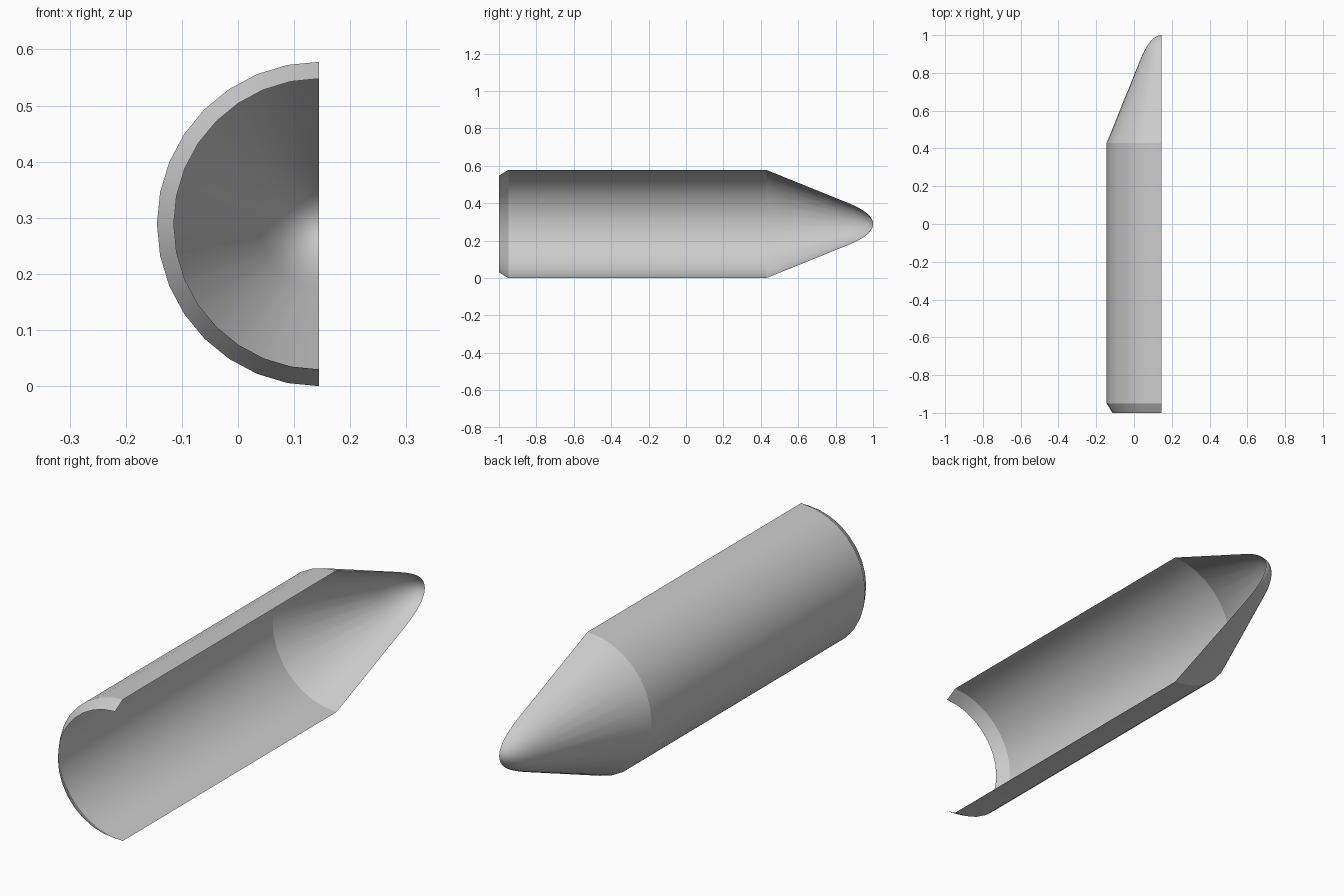
import bpy, bmesh, math

if "Cube" in bpy.data.objects:
    bpy.data.objects.remove(bpy.data.objects["Cube"])

R, HALF, STEPS = 0.289, 0.1445, 16   # shell radius, half width, facets over the half turn

# Profile as (y, radius): chamfered tail, straight body, cone, rounded tip
profile = [(-1.0, 0.259), (-0.95, R), (0.43, R)]
p0, p1, p2 = (0.87, 0.111), (1.0, 0.058), (1.0, 0.0)
for i in range(11):
    t = i / 10
    profile.append(tuple((1 - t) ** 2 * a + 2 * t * (1 - t) * b + t * t * c
                         for a, b, c in zip(p0, p1, p2)))

# Half shell: spin the profile 180 degrees about the long axis, open towards +x
bm = bmesh.new()
rings = []
for y, r in profile:
    ring = []
    for k in range(STEPS + 1):
        a = math.pi * k / STEPS
        ring.append(bm.verts.new((HALF - r * math.sin(a), y, R + r * math.cos(a))))
    rings.append(ring)
for lo, hi in zip(rings, rings[1:]):
    for k in range(STEPS):
        bm.faces.new((lo[k], hi[k], hi[k + 1], lo[k + 1]))
bmesh.ops.remove_doubles(bm, verts=bm.verts, dist=1e-5)
bmesh.ops.recalc_face_normals(bm, faces=bm.faces)
# Make the normals point outwards
bm.normal_update()
if sum(f.normal.x * f.calc_area() for f in bm.faces) > 0:
    bmesh.ops.reverse_faces(bm, faces=bm.faces)

mesh = bpy.data.meshes.new("half_shell")
bm.to_mesh(mesh)
bm.free()
shell = bpy.data.objects.new("half_shell", mesh)
bpy.context.collection.objects.link(shell)

# Single grey colour
grey = bpy.data.materials.new("light_grey")
grey.diffuse_color = (0.6, 0.6, 0.6, 1)
grey.use_nodes = True
grey.node_tree.nodes["Principled BSDF"].inputs["Base Color"].default_value = grey.diffuse_color
mesh.materials.append(grey)

# Smooth around the shell, crisp at the cone and tail edges
bpy.context.view_layer.objects.active = shell
shell.select_set(True)
bpy.ops.object.shade_smooth_by_angle(angle=math.radians(20))
